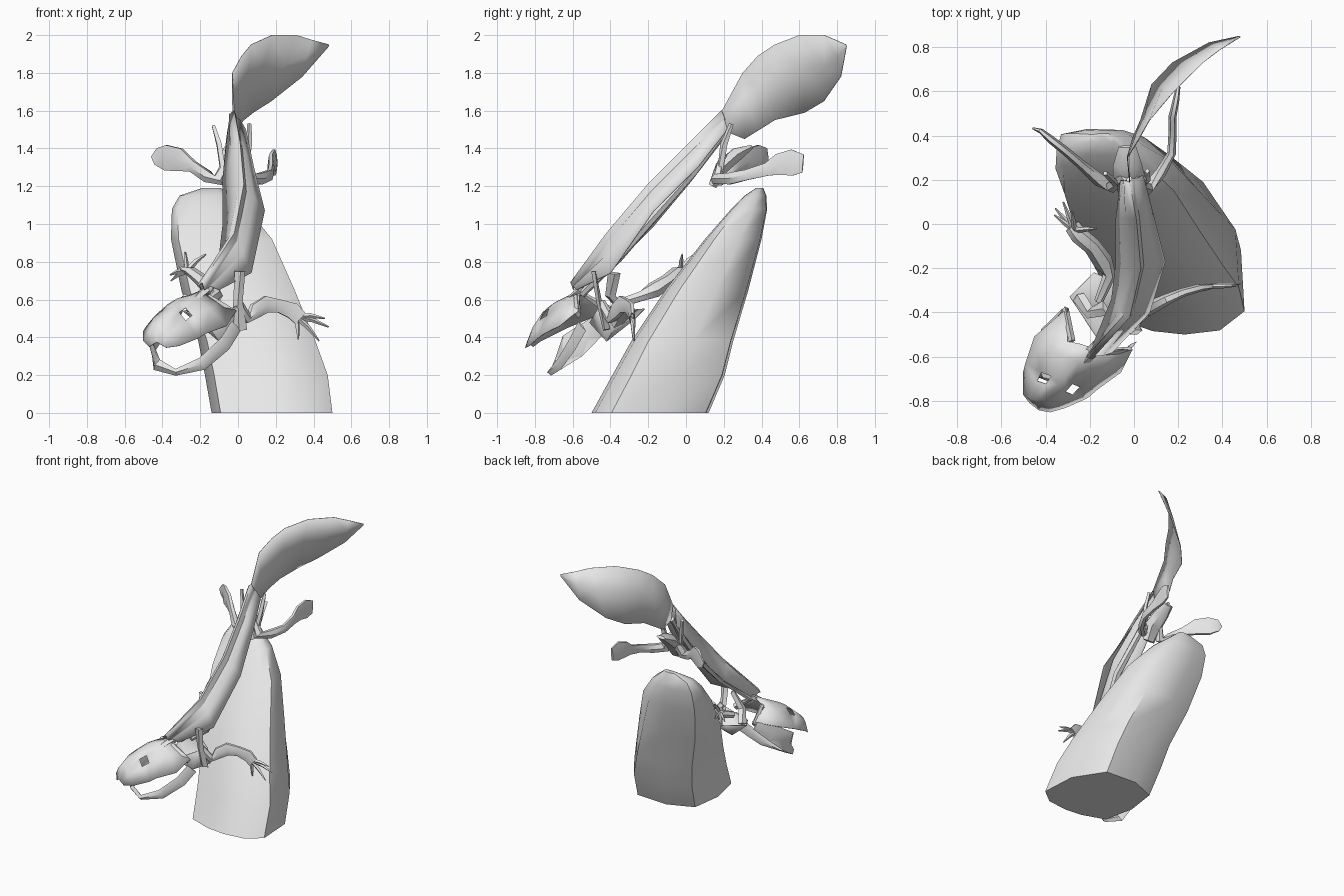
import bpy, bmesh, math
from mathutils import Vector as V

grey = bpy.data.materials.new("plain grey")
grey.diffuse_color = (0.8, 0.8, 0.8, 1)


def make(name, verts, faces, thick=0, angle=40):
    me = bpy.data.meshes.new(name)
    me.from_pydata([tuple(v) for v in verts], [], faces)
    bm = bmesh.new()
    bm.from_mesh(me)
    bmesh.ops.recalc_face_normals(bm, faces=bm.faces)
    bm.to_mesh(me)
    bm.free()
    ob = bpy.data.objects.new(name, me)
    bpy.context.collection.objects.link(ob)
    me.materials.append(grey)
    if thick:
        m = ob.modifiers.new("thickness", 'SOLIDIFY')
        m.thickness, m.offset = thick, 0
    bpy.ops.object.select_all(action='DESELECT')
    ob.select_set(True)
    bpy.context.view_layer.objects.active = ob
    bpy.ops.object.shade_smooth_by_angle(angle=math.radians(angle))
    return ob


def loft(name, rows, closed=True, thick=0, angle=40, holes=()):
    """Skin a list of point rows that all have the same length."""
    n = len(rows[0])
    faces = []
    for r in range(len(rows) - 1):
        for i in range(n if closed else n - 1):
            j = (i + 1) % n
            if (r, i) not in holes:
                faces.append((r*n + i, r*n + j, r*n + n + j, r*n + n + i))
    if closed:
        faces += [tuple(range(n)), tuple(range((len(rows) - 1)*n, len(rows)*n))]
    return make(name, [p for r in rows for p in r], faces, thick, angle)


def limb(name, stations, sides=6):
    """Tube through (x, y, z, half width, half height) stations."""
    pts = [V(s[:3]) for s in stations]
    rows = []
    for i, s in enumerate(stations):
        d = (pts[min(i + 1, len(pts) - 1)] - pts[max(i - 1, 0)]).normalized()
        side = d.cross(V((0, 0, 1)))
        side = side.normalized() if side.length > 0.05 else V((1, 0, 0))
        up = side.cross(d)
        rows.append([pts[i] + side*s[3]*math.cos(a) + up*s[4]*math.sin(a)
                     for a in (2*math.pi*k/sides for k in range(sides))])
    return loft(name, rows)


# Leaning rock: z, x range, y range
rock = [(0, -.14, .5, -.5, .12), (.2, -.175, .475, -.39, .205),
        (.38, -.21, .41, -.29, .25), (.65, -.3, .3, -.11, .33),
        (.92, -.355, .18, .10, .40), (1.08, -.35, .05, .24, .43),
        (1.15, -.31, -.04, .31, .425), (1.19, -.19, -.09, .37, .41)]
outline = [(1, -.66), (.95, .23), (.5, .95), (-.3, 1), (-.9, .75),
           (-1, 0), (-.85, -.75), (-.3, -.95), (.15, -1), (.65, -.94)]
loft("rock", [[((a + b)/2 + u*(b - a)/2, (c + d)/2 + v*(d - c)/2, z)
               for u, v in outline] for z, a, b, c, d in rock], angle=50)

# Trunk: drooping left flank, raised ridge strip, drooping right flank
trunk = [((-.19, -.56, .63), (-.19, -.61, .69), (-.10, -.58, .65)),
         ((-.10, -.34, .82), (-.02, -.42, .95), (.07, -.40, .74)),
         ((-.08, -.17, .99), (.03, -.20, 1.21), (.14, -.17, 1.07)),
         ((-.08, .03, 1.23), (.01, .02, 1.43), (.08, .07, 1.31)),
         ((-.06, .20, 1.45), (-.02, .19, 1.60), (.04, .22, 1.50))]
rows = []
for l, c, r in trunk:
    l, c, r = V(l), V(c), V(r)
    drop = V((0, .015, -.04))
    rows.append([l, l.lerp(c, .6) + V((-.01, 0, 0)), c + V((-.025, 0, 0)) + drop*.5,
                 c, c + V((.012, 0, 0)) + drop, r.lerp(c, .5), r])
loft("trunk", rows, closed=False, thick=.006, angle=25)
# Backbone lying under the ridge
limb("backbone", [(-.17, -.55, .63, .02, .02), (-.04, -.36, .82, .025, .025),
                  (.02, -.16, 1.05, .03, .025), (0, .04, 1.28, .025, .025),
                  (-.02, .20, 1.49, .015, .02)])

# Broad tail blade: upper edge and lower edge points
tail = [((-.02, .19, 1.60), (-.02, .21, 1.49)), ((-.03, .30, 1.80), (-.02, .31, 1.45)),
        ((.02, .38, 1.89), (-.005, .39, 1.50)),
        ((.07, .47, 1.95), (.03, .47, 1.55)), ((.18, .60, 2.0), (.08, .63, 1.59)),
        ((.31, .73, 2.0), (.175, .73, 1.65)), ((.39, .79, 1.975), (.34, .82, 1.78)),
        ((.482, .847, 1.95), (.48, .85, 1.94))]
rows = []
for a, b in tail:
    a, b = V(a), V(b)
    bow = V((.01, -.01, 0)) * (a - b).length
    rows.append([a, a.lerp(b, .45) - bow, b])
loft("tail_blade", rows, closed=False, thick=.004, angle=30)

# Domed skull from left edge, crown and right edge rows, with two eye holes
skull = [((-.30, -.38, .55), (-.19, -.56, .65), (-.01, -.57, .54)),
         ((-.45, -.51, .50), (-.25, -.62, .62), (-.06, -.67, .46)),
         ((-.49, -.63, .45), (-.31, -.69, .585), (-.17, -.75, .42)),
         ((-.50, -.67, .43), (-.34, -.725, .56), (-.21, -.785, .395)),
         ((-.50, -.77, .38), (-.42, -.79, .48), (-.31, -.83, .355)),
         ((-.47, -.81, .35), (-.43, -.84, .375), (-.38, -.85, .345))]
rows = []
for k, (l, c, r) in enumerate(skull):
    l, c, r = V(l), V(c), V(r)
    lift = V((-.01, -.015, .02)) * (0, 1, 1, 1, .5, 0)[k]
    notch = V((0, 0, 0)) if k else V((-.05, -.07, .01))
    rows.append([l, l.lerp(c, .45) + lift + notch, l.lerp(c, .7) + lift + notch*.5, c,
                 r.lerp(c, .7) + lift, r.lerp(c, .45) + lift, r])
loft("skull", rows, closed=False, thick=.005, holes=((2, 1), (2, 4)))
# Cheek bones at the back of the skull, and the neck
for side, a, b in (("left", (-.31, -.385, .53), (-.28, -.53, .62)),
                   ("right", (-.02, -.57, .52), (-.16, -.58, .62))):
    limb(side + "_cheek", [(*a, .015, .025), (*b, .015, .012)], 4)
limb("neck", [(-.24, -.63, .59, .03, .015), (-.17, -.55, .65, .03, .025)], 5)

# Open lower jaw, a bent band with a taller left arm
limb("lower_jaw", [(-.01, -.55, .46, .008, .04), (-.07, -.60, .365, .01, .04),
                   (-.19, -.67, .26, .012, .035), (-.33, -.715, .215, .02, .018),
                   (-.43, -.68, .255, .015, .035), (-.46, -.60, .355, .01, .075),
                   (-.41, -.48, .45, .01, .06), (-.32, -.39, .52, .008, .03)], 4)

# Shoulder plates and blades
make("breast_plate", [(-.17, -.51, .48), (-.29, -.33, .54), (-.18, -.22, .55),
                      (-.07, -.27, .50), (.03, -.38, .45), (-.02, -.46, .56),
                      (-.10, -.42, .38)],
     [(6, i, (i + 1) % 6) for i in range(6)], .006)
limb("left_shoulder_blade", [(-.25, -.33, .54, .03, .02), (-.20, -.40, .62, .03, .015),
                             (-.13, -.38, .74, .035, .012)], 4)
limb("right_shoulder_blade", [(.01, -.42, .44, .04, .02), (0, -.46, .59, .025, .015),
                              (.01, -.49, .75, .03, .012)], 4)


def hand(name, wrist, tips):
    for i, t in enumerate(tips):
        mid = V(wrist).lerp(V(t), .5) + V((0, 0, .01))
        limb(f"{name}_finger_{i + 1}", [(*wrist, .012, .016), (*mid, .011, .013),
                                        (*t, .004, .004)], 4)


# Front limbs
limb("right_arm", [(0, -.45, .58, .02, .03), (.05, -.40, .50, .025, .03),
                   (.09, -.37, .54, .03, .045), (.15, -.34, .575, .025, .05),
                   (.22, -.31, .565, .02, .04), (.29, -.29, .54, .018, .05),
                   (.33, -.285, .50, .015, .045)])
hand("right_hand", (.31, -.285, .51), [(.48, -.27, .455), (.46, -.28, .50),
                                       (.43, -.275, .38), (.32, -.28, .39)])
limb("left_arm", [(-.16, -.35, .58, .02, .025), (-.11, -.23, .62, .03, .03),
                  (-.14, -.17, .65, .045, .045), (-.19, -.10, .70, .04, .035),
                  (-.25, -.05, .75, .04, .025), (-.28, -.01, .76, .035, .015)])
hand("left_hand", (-.27, -.03, .75), [(-.36, .04, .73), (-.355, .07, .70),
                                      (-.32, .10, .76), (-.28, .06, .85),
                                      (-.17, -.02, .84)])

# Hip: broad plate below, thin prongs rising either side of the backbone
limb("hip_plate", [(-.02, .14, 1.20, .05, .025), (-.02, .19, 1.30, .075, .04),
                   (-.03, .27, 1.37, .065, .04), (-.03, .35, 1.41, .04, .012)])
limb("left_hip_prong", [(-.08, .18, 1.28, .015, .02), (-.10, .20, 1.42, .015, .02),
                        (-.13, .23, 1.52, .012, .012)], 4)
limb("right_hip_prong", [(.04, .18, 1.28, .015, .02), (.06, .20, 1.42, .015, .02),
                         (.06, .24, 1.53, .012, .012)], 4)

# Hind limbs ending in upright paddles
limb("left_leg", [(-.04, .22, 1.36, .025, .025), (-.10, .17, 1.23, .03, .04),
                  (-.16, .20, 1.25, .03, .035), (-.24, .27, 1.305, .022, .035),
                  (-.31, .33, 1.34, .02, .07), (-.38, .385, 1.35, .018, .078),
                  (-.42, .42, 1.35, .012, .06), (-.45, .43, 1.335, .006, .028)])
limb("right_leg", [(0, .20, 1.36, .025, .025), (.06, .16, 1.24, .03, .04),
                   (.12, .23, 1.24, .025, .035), (.17, .32, 1.26, .02, .032),
                   (.175, .43, 1.29, .018, .04), (.175, .49, 1.315, .018, .065),
                   (.19, .56, 1.325, .015, .08), (.20, .62, 1.32, .01, .055)])
